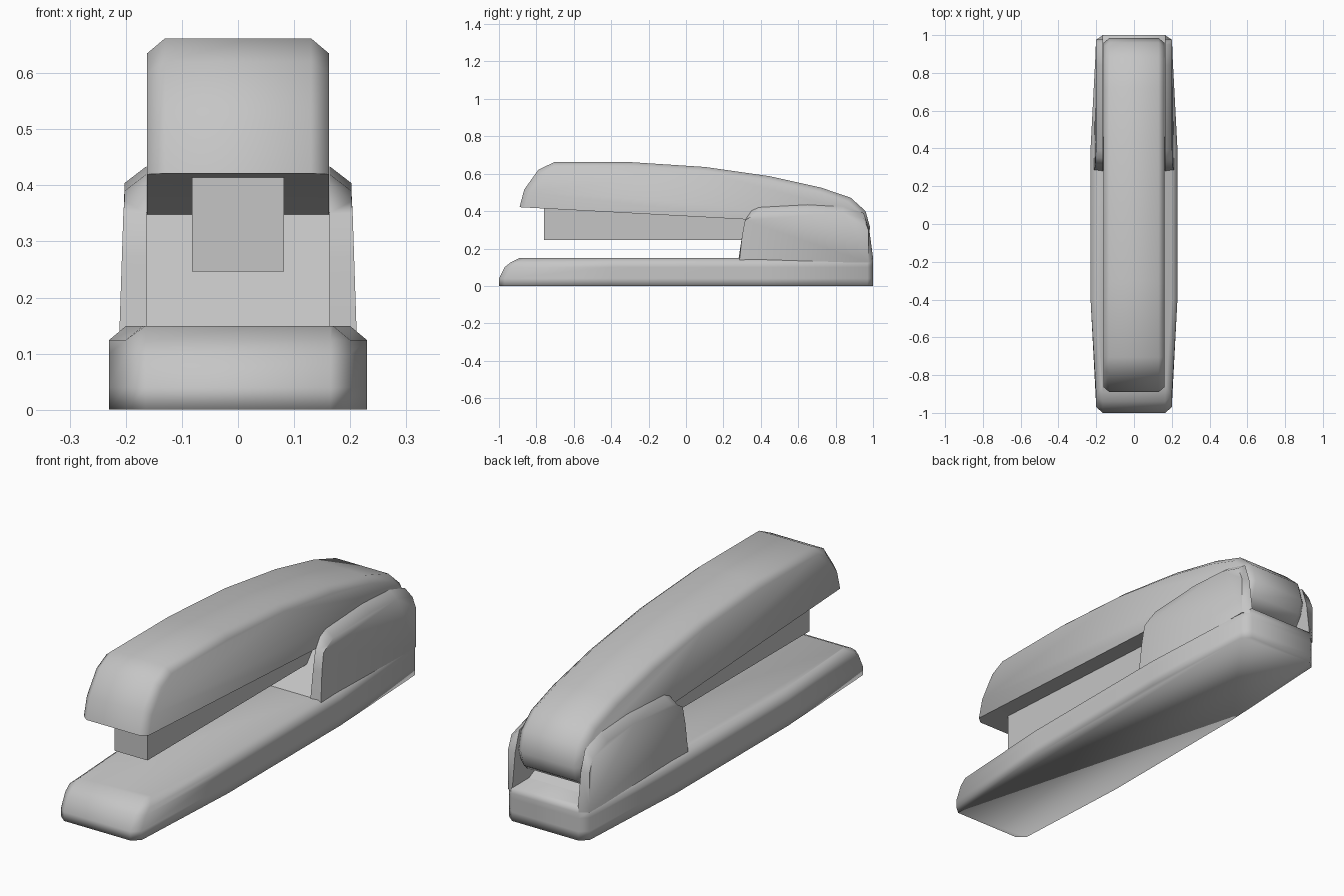
import bpy, bmesh, math
from mathutils import Vector

cube = bpy.data.objects.get("Cube")
if cube:
    bpy.data.objects.remove(cube, do_unlink=True)

grey = bpy.data.materials.new("plain grey")
grey.use_nodes = True
grey.diffuse_color = (0.56, 0.56, 0.56, 1)
grey.node_tree.nodes["Principled BSDF"].inputs["Base Color"].default_value = (0.56, 0.56, 0.56, 1)


def loft(name, rings, smooth=60):
    """Bridge closed rings of equal length into one capped, shaded object."""
    bm = bmesh.new()
    loops = [[bm.verts.new(p) for p in ring] for ring in rings]
    for a, b in zip(loops, loops[1:]):
        for i in range(len(a)):
            j = (i + 1) % len(a)
            bm.faces.new((a[i], a[j], b[j], b[i]))
    bm.faces.new(loops[0][::-1])
    bm.faces.new(loops[-1])
    bmesh.ops.recalc_face_normals(bm, faces=bm.faces)
    mesh = bpy.data.meshes.new(name)
    bm.to_mesh(mesh)
    bm.free()
    mesh.materials.append(grey)
    obj = bpy.data.objects.new(name, mesh)
    bpy.context.collection.objects.link(obj)
    bpy.ops.object.select_all(action='DESELECT')
    obj.select_set(True)
    bpy.context.view_layer.objects.active = obj
    bpy.ops.object.shade_smooth_by_angle(angle=math.radians(smooth))
    return obj


def side_ring(profile, x):
    return [(x, y, z) for y, z in profile]


# Base: closed tray with a rounded nose, bowed sides and a soft lower edge
def base_ring(z, front, inset):
    right = [(0.165, front), (0.2, front + 0.03), (0.23, -0.4),
             (0.23, 0.4), (0.2, 0.97), (0.165, 1.0)]
    half = [(x - inset * (x > 0.17), y) for x, y in right]
    return [(x, y, z) for x, y in half] + [(-x, y, z) for x, y in reversed(half)]


levels = [(0, -1, 0), (0.04, -1, 0), (0.1, -0.97, 0), (0.124, -0.94, 0), (0.149, -0.89, 0.03)]
loft("base", [base_ring(*level) for level in levels], smooth=95)

# Hinge cheeks: upright plates with a chamfered outer rim
cheek = [(0.278, 0.125), (0.30, 0.27), (0.315, 0.35), (0.35, 0.402), (0.39, 0.42),
         (0.65, 0.434), (0.84, 0.423), (0.95, 0.39), (0.98, 0.3), (1.0, 0.15), (1.0, 0.125)]


def cheek_outer(y, z):
    flare = 0.01 * max(0, (0.42 - z) / 0.3) * min(1, (1 - y) / 0.5)
    z_out = z - 0.03 if z > 0.38 else z
    y_out = min(max(y, 0.285 + 0.1 * max(0, z - 0.15)), 0.975)
    return (0.202 + flare, y_out, z_out)


for side, label in ((1, "left"), (-1, "right")):
    inner = side_ring(cheek, side * 0.163)
    outer = [(side * x, y, z) for x, y, z in (cheek_outer(*p) for p in cheek)]
    loft(label + "_hinge_cheek", [inner, outer], smooth=65)

# Hinge ramp rising from the base between the cheeks
ramp = [(0.28, 0.14), (0.46, 0.352), (0.9, 0.14)]
loft("hinge_ramp", [side_ring(ramp, x) for x in (-0.165, 0.165)], smooth=30)

# Upper arm: arched lid with chamfered sides, its heel curling under at the hinge
arm = [(0.46, 0.348), (-0.89, 0.421), (-0.865, 0.515), (-0.79, 0.62), (-0.705, 0.662),
       (-0.3, 0.662), (0.1, 0.636), (0.45, 0.586), (0.72, 0.526), (0.88, 0.472),
       (0.96, 0.4), (0.985, 0.31), (0.965, 0.245), (0.9, 0.2)]


def inset_profile(profile, d):
    """Draw the outer outline in by d, keeping the underside in place."""
    result = [profile[0], (profile[1][0] + d, profile[1][1] - 0.0015)]
    for before, point, after in zip(profile[1:], profile[2:], profile[3:]):
        along = (Vector(after) - Vector(before)).normalized()
        result.append((point[0] + along.y * d, point[1] - along.x * d))
    return result + [profile[-1]]


arm_edge = inset_profile(arm, 0.027)
loft("upper_arm", [side_ring(arm_edge, -0.162), side_ring(arm, -0.13),
                   side_ring(arm, 0.13), side_ring(arm_edge, 0.162)])

# Magazine rail hanging under the arm and running into the ramp
rail = [(-0.76, 0.246), (0.46, 0.246), (0.46, 0.352), (-0.76, 0.42)]
loft("magazine_rail", [side_ring(rail, x) for x in (-0.082, 0.082)], smooth=30)
